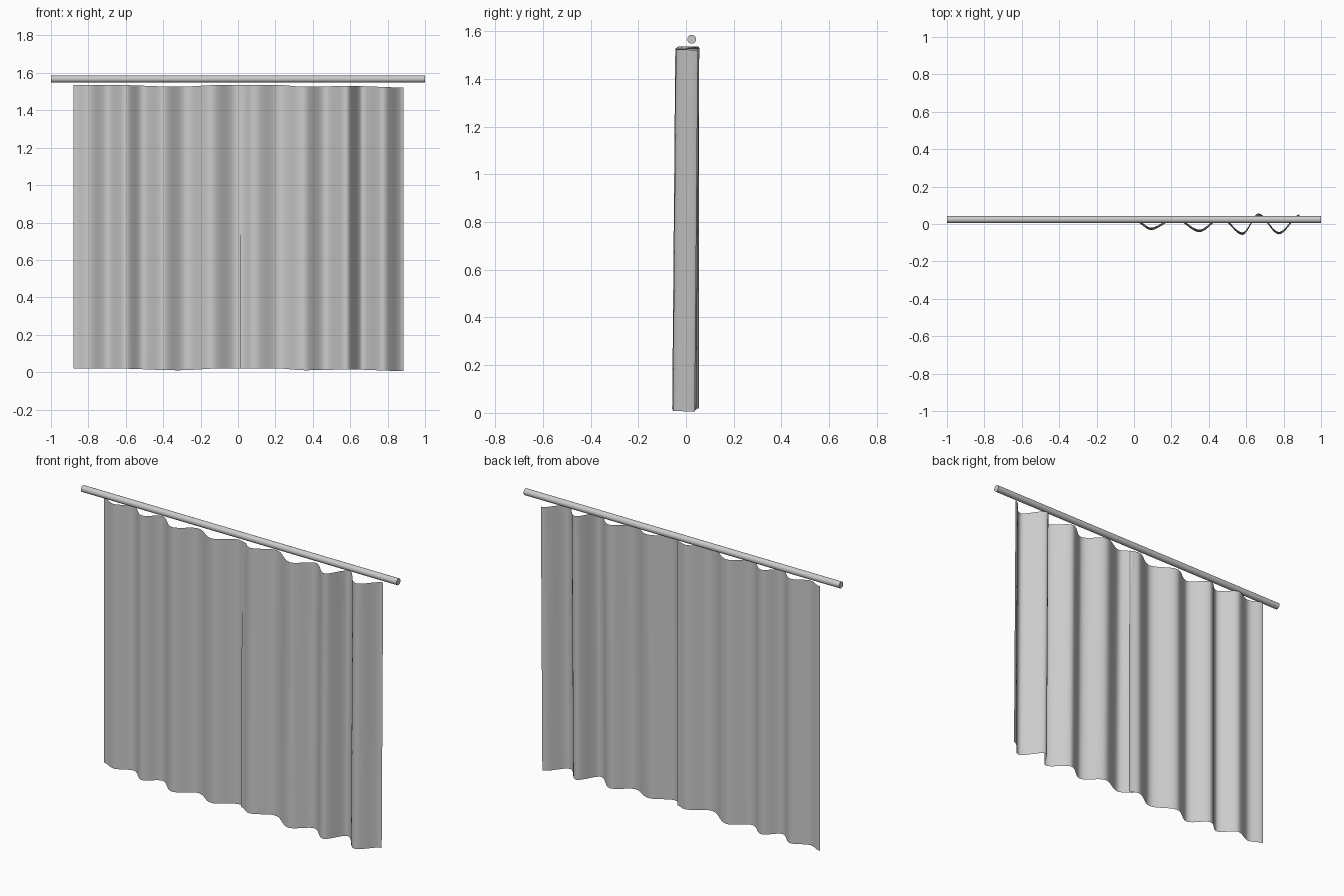
import bpy, math

if "Cube" in bpy.data.objects:
    bpy.data.objects.remove(bpy.data.objects["Cube"])


def ease(points, x):
    """Smooth curve whose given points are the crests and troughs."""
    for (x0, y0), (x1, y1) in zip(points, points[1:]):
        if x <= x1:
            t = max(0.0, (x - x0) / (x1 - x0))
            return y0 + (y1 - y0) * t * t * (3 - 2 * t)
    return points[-1][1]


# Gentle rise and fall of the hems along the width
HEM = [(-0.88, 0.020), (-0.65, 0.019), (-0.32, 0.010), (-0.08, 0.020),
       (0.20, 0.020), (0.36, 0.010), (0.60, 0.014), (0.885, 0.006)]
HEIGHT = 1.516


def curtain(name, folds, lean, columns=150, rows=12):
    x0, x1 = folds[0][0], folds[-1][0]
    verts, faces = [], []
    for r in range(rows + 1):
        v = r / rows
        for c in range(columns + 1):
            x = x0 + (x1 - x0) * c / columns
            y = ease(folds, x) - lean * (1 - v)
            verts.append((x, y, ease(HEM, x) + HEIGHT * v))
    n = columns + 1
    for r in range(rows):
        for c in range(columns):
            a = r * n + c
            faces.append((a, a + 1, a + n + 1, a + n))
    mesh = bpy.data.meshes.new(name)
    mesh.from_pydata(verts, [], faces)
    mesh.shade_smooth()
    obj = bpy.data.objects.new(name, mesh)
    bpy.context.collection.objects.link(obj)
    return obj


# Left panel hangs straight, its inner edge tucked behind the right panel
curtain("left_curtain",
        [(-0.88, 0.045), (-0.80, 0.015), (-0.70, 0.055), (-0.60, -0.015),
         (-0.51, 0.044), (-0.40, -0.029), (-0.28, 0.036), (-0.14, -0.038),
         (-0.01, 0.028), (0.045, 0.012)], 0.0)

# Right panel leans slightly forward at the bottom
curtain("right_curtain",
        [(0.012, 0.022), (0.09, -0.019), (0.22, 0.036), (0.35, -0.030),
         (0.465, 0.038), (0.58, -0.045), (0.665, 0.056), (0.775, -0.042),
         (0.885, 0.050)], 0.013)

# Rod
bpy.ops.mesh.primitive_cylinder_add(vertices=32, radius=0.0185, depth=2.0,
                                    location=(0, 0.024, 1.567),
                                    rotation=(0, math.pi / 2, 0))
rod = bpy.context.object
rod.name = "curtain_rod"
bpy.ops.object.shade_smooth_by_angle()
